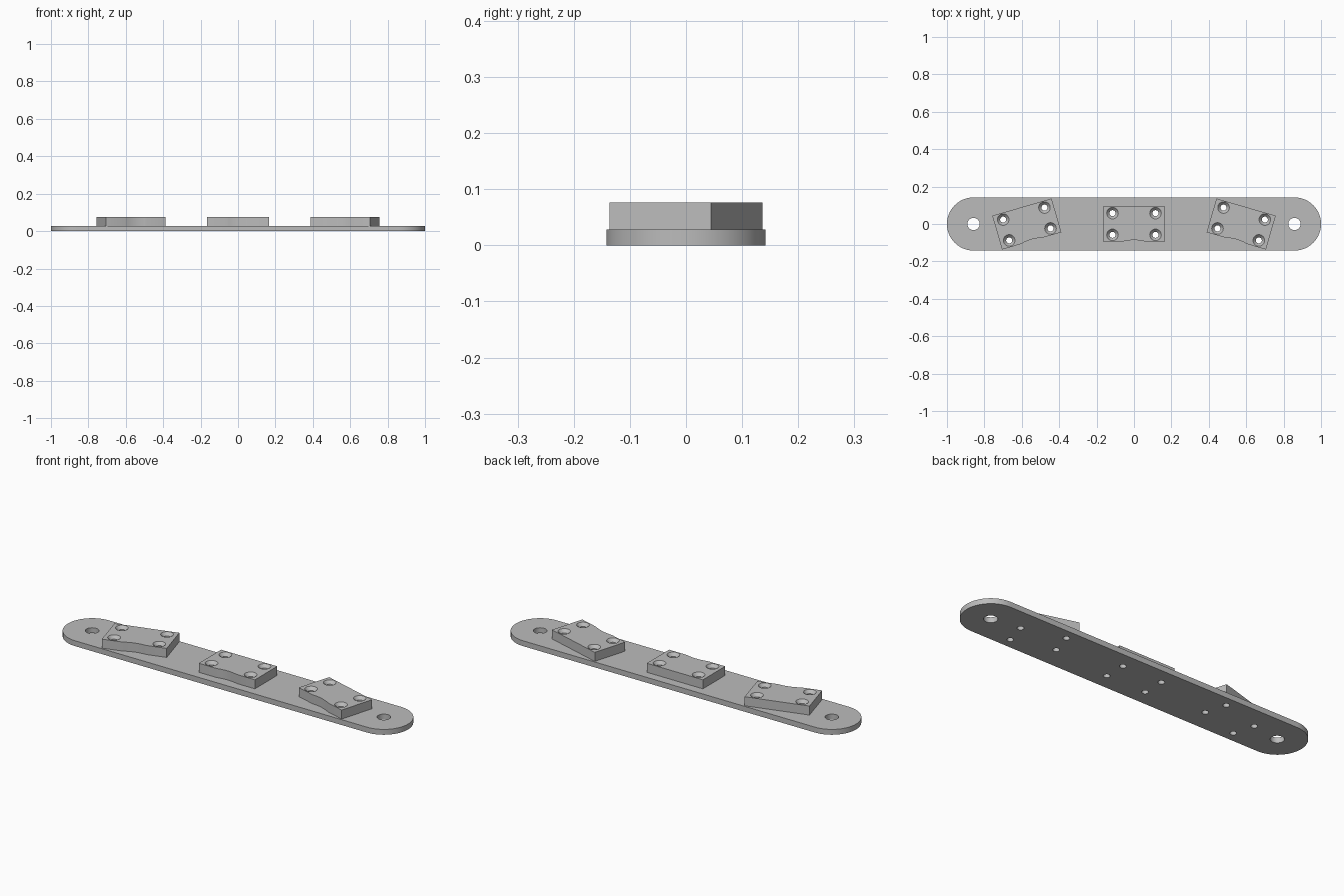
import bpy
import bmesh
from math import pi, cos, sin, radians
from mathutils import Matrix, Vector

cube = bpy.data.objects.get("Cube")
if cube:
    bpy.data.objects.remove(cube, do_unlink=True)

PLATE_TOP, BLOCK_TOP = 0.0285, 0.0765
END_R = 0.142
HOLE_R, SINK_R, SINK_DEPTH = 0.016, 0.031, 0.016

grey = bpy.data.materials.new("light grey metal")
grey.use_nodes = True
colour = (0.5, 0.5, 0.5, 1)
grey.diffuse_color = colour
grey.node_tree.nodes["Principled BSDF"].inputs["Base Color"].default_value = colour


def make_object(name, bm):
    bmesh.ops.recalc_face_normals(bm, faces=bm.faces)
    mesh = bpy.data.meshes.new(name)
    bm.to_mesh(mesh)
    bm.free()
    mesh.materials.append(grey)
    obj = bpy.data.objects.new(name, mesh)
    bpy.context.collection.objects.link(obj)
    return obj


def extrude_outline(name, points, z0, z1, matrix=Matrix()):
    bm = bmesh.new()
    face = bm.faces.new([bm.verts.new((x, y, z0)) for x, y in points])
    new = bmesh.ops.extrude_face_region(bm, geom=[face])["geom"]
    verts = [v for v in new if isinstance(v, bmesh.types.BMVert)]
    bmesh.ops.translate(bm, verts=verts, vec=(0, 0, z1 - z0))
    bm.transform(matrix)
    return make_object(name, bm)


def add_lathe(bm, centre, profile, n=32):
    """Closed turned solid from (radius, z) pairs."""
    rings = [[bm.verts.new((centre.x + r * cos(2 * pi * i / n),
                            centre.y + r * sin(2 * pi * i / n), z))
              for i in range(n)] for r, z in profile]
    for low, high in zip(rings, rings[1:]):
        for i in range(n):
            j = (i + 1) % n
            bm.faces.new((low[i], low[j], high[j], high[i]))
    bm.faces.new(rings[0][::-1])
    bm.faces.new(rings[-1])


def cut(obj, centres, profile):
    bm = bmesh.new()
    for c in centres:
        add_lathe(bm, c, profile)
    cutter = make_object("hole_cutter", bm)
    cutter.hide_render = True
    mod = obj.modifiers.new("holes", 'BOOLEAN')
    mod.operation, mod.solver, mod.object = 'DIFFERENCE', 'EXACT', cutter
    bpy.context.view_layer.objects.active = obj
    bpy.ops.object.modifier_apply(modifier=mod.name)
    bpy.data.objects.remove(cutter, do_unlink=True)


# Plate with fully rounded ends
steps = 40
outline = []
for side, start in ((1, -pi / 2), (-1, pi / 2)):
    for i in range(steps + 1):
        a = start + pi * i / steps
        outline.append((side * (1 - END_R) + END_R * cos(a), END_R * sin(a)))
plate = extrude_outline("base_plate", outline, 0, PLATE_TOP)

# Pad outline: rectangle with a shallow hollow in the front edge
HX, HY, HOLLOW_X, HOLLOW_D = 0.165, 0.094, 0.06, 0.008
pad_outline = [(-HX, -HY)]
for i in range(13):
    t = -1 + i / 6
    pad_outline.append((HOLLOW_X * t, -HY + HOLLOW_D * (1 - t * t)))
pad_outline += [(HX, -HY), (HX, HY), (-HX, HY)]

# Three pads, the outer ones turned towards the middle
screw_profile = [(HOLE_R, -0.02), (HOLE_R, BLOCK_TOP - SINK_DEPTH),
                 (SINK_R, BLOCK_TOP), (SINK_R, BLOCK_TOP + 0.02)]
screws, parts = [], [plate]
for name, x, angle in (("right_pad", -0.573, 16.2), ("middle_pad", 0, 0),
                       ("left_pad", 0.573, -16.2)):
    place = Matrix.Translation((x, 0, 0)) @ Matrix.Rotation(radians(angle), 4, 'Z')
    pad = extrude_outline(name, pad_outline, PLATE_TOP, BLOCK_TOP, place)
    centres = [place @ Vector((sx * 0.115, sy * 0.058, 0))
               for sx in (-1, 1) for sy in (-1, 1)]
    cut(pad, centres, screw_profile)
    screws += centres
    parts.append(pad)

# Screw holes and mounting holes through the plate
cut(plate, screws, [(HOLE_R, -0.02), (HOLE_R, PLATE_TOP + 0.02)])
cut(plate, [Vector((s * 0.858, 0, 0)) for s in (-1, 1)],
    [(0.033, -0.02), (0.033, PLATE_TOP + 0.02)])

# Smooth the round walls, keep edges crisp
bpy.ops.object.select_all(action='DESELECT')
for obj in parts:
    obj.select_set(True)
bpy.context.view_layer.objects.active = plate
bpy.ops.object.shade_smooth_by_angle(angle=radians(30))
